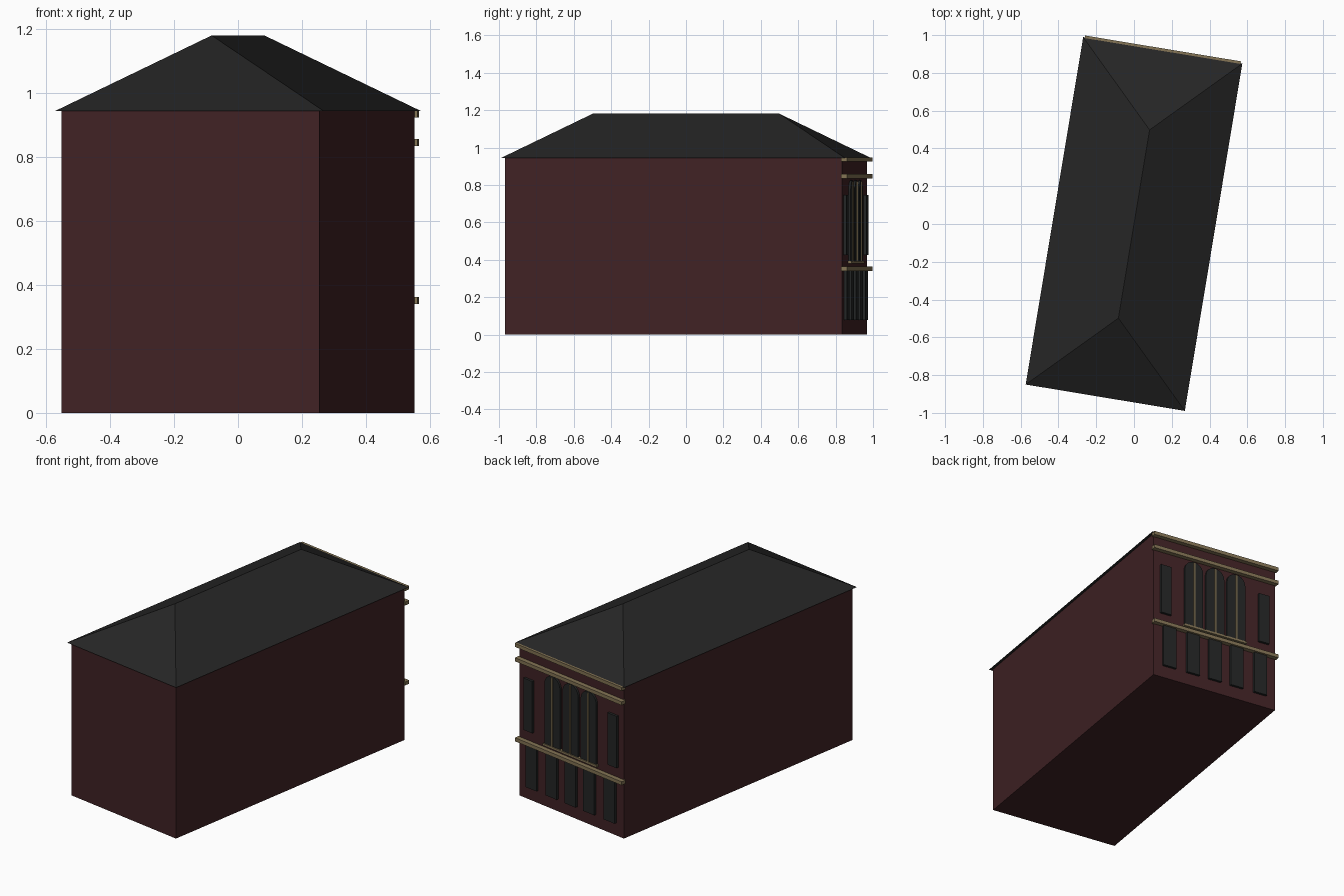
import bpy, bmesh, math
from mathutils import Matrix

cube = bpy.data.objects.get("Cube")
if cube:
    bpy.data.objects.remove(cube, do_unlink=True)

TURN = Matrix.Rotation(math.radians(-9.4), 4, 'Z')   # the building stands askew
HALF_W, HALF_L, EAVE, RIDGE = 0.409, 0.914, 0.944, 1.181
OVERHANG = 0.018


def material(name, rgb):
    m = bpy.data.materials.new(name)
    m.use_nodes = True
    m.diffuse_color = (*rgb, 1)
    bsdf = next(n for n in m.node_tree.nodes if n.type == 'BSDF_PRINCIPLED')
    bsdf.inputs["Base Color"].default_value = (*rgb, 1)
    bsdf.inputs["Roughness"].default_value = 0.9
    return m


BRICK = material("dark red brick", (0.052, 0.016, 0.018))
SLATE = material("dark slate", (0.019, 0.019, 0.019))
GLASS = material("dark glass", (0.017, 0.019, 0.019))
STONE = material("tan stone", (0.23, 0.175, 0.09))


def finish(name, bm, mat):
    bmesh.ops.recalc_face_normals(bm, faces=bm.faces)
    mesh = bpy.data.meshes.new(name)
    bm.to_mesh(mesh)
    bm.free()
    mesh.materials.append(mat)
    mesh.transform(TURN)
    obj = bpy.data.objects.new(name, mesh)
    bpy.context.collection.objects.link(obj)
    return obj


def box(name, x0, x1, y0, y1, z0, z1, mat):
    bm = bmesh.new()
    bmesh.ops.create_cube(bm, size=1)
    for v in bm.verts:
        v.co = (x1 if v.co.x > 0 else x0, y1 if v.co.y > 0 else y0, z1 if v.co.z > 0 else z0)
    return finish(name, bm, mat)


def facade_box(name, x, width, z0, z1, depth, mat):
    """Block set slightly into the back wall and standing out by depth."""
    return box(name, x - width / 2, x + width / 2, HALF_L - 0.004, HALF_L + depth, z0, z1, mat)


def arched_window(name, x, width, z0, z1, depth, mat):
    r = width / 2
    outline = [(x - r, z0), (x + r, z0)]
    for i in range(13):
        a = math.pi * i / 12
        outline.append((x + r * math.cos(a), z1 - r + r * math.sin(a)))
    bm = bmesh.new()
    face = bm.faces.new([bm.verts.new((px, HALF_L - 0.004, pz)) for px, pz in outline])
    ext = bmesh.ops.extrude_face_region(bm, geom=[face])
    moved = [g for g in ext["geom"] if isinstance(g, bmesh.types.BMVert)]
    bmesh.ops.translate(bm, verts=moved, vec=(0, depth + 0.004, 0))
    return finish(name, bm, mat)


# Walls
box("walls", -HALF_W, HALF_W, -HALF_L, HALF_L, 0, EAVE, BRICK)

# Hipped roof: equal slopes, flat soffit
bm = bmesh.new()
w, l = HALF_W + OVERHANG, HALF_L + OVERHANG
a, b, c, d = [bm.verts.new((sx * w, sy * l, EAVE)) for sx, sy in ((-1, -1), (1, -1), (1, 1), (-1, 1))]
front, back = [bm.verts.new((0, s * (l - w), RIDGE)) for s in (-1, 1)]
for corners in ((a, b, front), (b, c, back, front), (c, d, back), (d, a, front, back), (d, c, b, a)):
    bm.faces.new(corners)
finish("hipped_roof", bm, SLATE)

# Stone bands across the back facade
for name, z in (("lower_band", 0.341), ("upper_band", 0.835), ("cornice", 0.924)):
    facade_box(name, 0, 0.836, z, z + 0.022, 0.028, STONE)

# Ground floor windows
for i, x in enumerate((-0.306, -0.147, 0, 0.147, 0.306)):
    facade_box(f"ground_window_{i + 1}", x, 0.086, 0.077, 0.341, 0.015, GLASS)

# Upper side windows
for side, s in (("left", 1), ("right", -1)):
    facade_box(f"upper_window_{side}", s * 0.33, 0.07, 0.425, 0.745, 0.015, GLASS)

# Three arched windows with a central mullion, on one sill
for i, x in enumerate((-0.142, 0, 0.142)):
    arched_window(f"arched_window_{i + 1}", x, 0.122, 0.385, 0.825, 0.012, GLASS)
    facade_box(f"mullion_{i + 1}", x, 0.011, 0.39, 0.818, 0.018, STONE)
facade_box("arched_window_sill", 0, 0.42, 0.38, 0.393, 0.018, STONE)
